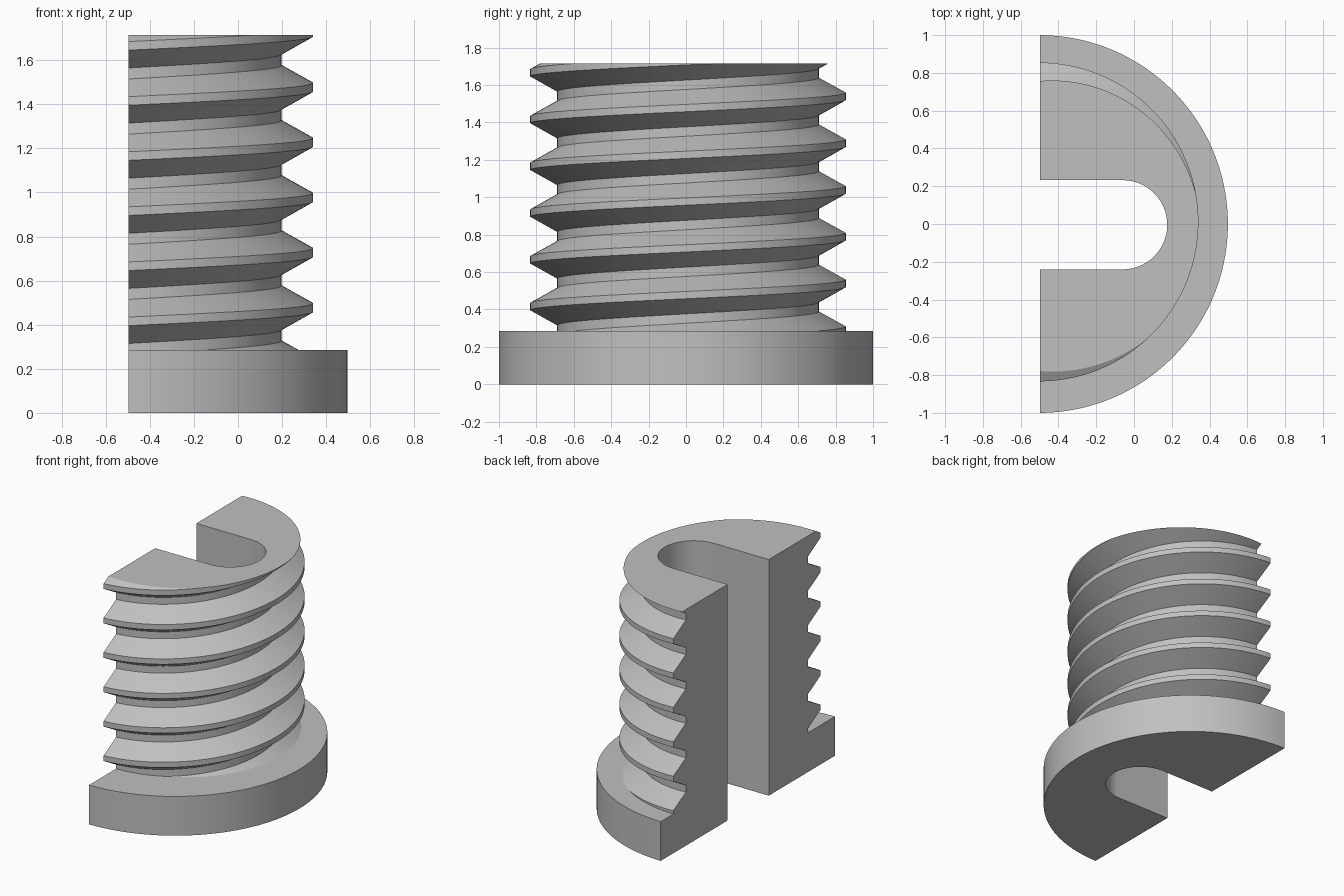
import bpy
import bmesh
import math

cube = bpy.data.objects.get("Cube")
if cube:
    bpy.data.objects.remove(cube, do_unlink=True)

AXIS_X, CUT_X = -0.503, -0.497
HEIGHT, FLANGE_H = 1.715, 0.285
PITCH = 0.25

grey = bpy.data.materials.new("plain_grey")
grey.use_nodes = True
colour = (0.53, 0.53, 0.53, 1)
grey.diffuse_color = colour
grey.node_tree.nodes["Principled BSDF"].inputs["Base Color"].default_value = colour


def finish(bm, name):
    bmesh.ops.recalc_face_normals(bm, faces=bm.faces)
    mesh = bpy.data.meshes.new(name)
    bm.to_mesh(mesh)
    bm.free()
    mesh.materials.append(grey)
    obj = bpy.data.objects.new(name, mesh)
    bpy.context.collection.objects.link(obj)
    return obj


def prism(name, outline, z0, z1):
    bm = bmesh.new()
    base = bm.faces.new([bm.verts.new((x, y, z0)) for x, y in outline])
    grown = bmesh.ops.extrude_face_region(bm, geom=[base])["geom"]
    top = [v for v in grown if isinstance(v, bmesh.types.BMVert)]
    bmesh.ops.translate(bm, verts=top, vec=(0, 0, z1 - z0))
    return finish(bm, name)


def arc(cx, cy, r, a0, a1, steps):
    angles = [math.radians(a0 + (a1 - a0) * i / steps) for i in range(steps + 1)]
    return [(cx + r * math.cos(a), cy + r * math.sin(a)) for a in angles]


def rect(x0, x1, y0, y1):
    return [(x0, y0), (x1, y0), (x1, y1), (x0, y1)]


def combine(obj, other, operation):
    mod = obj.modifiers.new(operation, "BOOLEAN")
    mod.operation = operation
    mod.solver = "EXACT"
    mod.object = other
    bpy.ops.object.select_all(action="DESELECT")
    bpy.context.view_layer.objects.active = obj
    obj.select_set(True)
    bpy.ops.object.modifier_apply(modifier=mod.name)
    bpy.data.objects.remove(other, do_unlink=True)


def threaded_core():
    # One root-flank-crest-flank profile per turn, repeated up the shank
    root, crest, start = 0.70, 0.844, 0.127
    turn = [(root, 0), (crest, 0.081), (crest, 0.12), (root, 0.2)]
    profile = [(r, start + n * PITCH + z) for n in range(7) for r, z in turn]
    profile.append((root, start + 7 * PITCH))
    bm = bmesh.new()
    cy = 0.011
    low = bm.verts.new((AXIS_X, cy, profile[0][1]))
    high = bm.verts.new((AXIS_X, cy, profile[-1][1]))
    rings = []
    for deg in range(-100, 101, 2):
        a = math.radians(deg)
        rise = PITCH * deg / 360
        rings.append([bm.verts.new((AXIS_X + r * math.cos(a), cy + r * math.sin(a), z + rise))
                      for r, z in profile])
    for p, q in zip(rings, rings[1:]):
        for i in range(len(profile) - 1):
            bm.faces.new((p[i], q[i], q[i + 1], p[i + 1]))
        bm.faces.new((low, q[0], p[0]))
        bm.faces.new((high, p[-1], q[-1]))
    for ring in (rings[0], rings[-1]):
        bm.faces.new([low] + ring + [high])
    return finish(bm, "threaded_half_plug")


# Threaded shank joined to the round flange
plug = threaded_core()
flange = prism("flange", arc(AXIS_X, 0, 1, 0, 360, 180)[:-1], 0, FLANGE_H)
combine(plug, flange, "UNION")

# Trim to half, level the top, and cut the round-ended slot
slot = [(-2, -0.24)] + arc(-0.06, -0.004, 0.236, -90, 90, 48) + [(-2, 0.232)]
for name, outline, z0 in (("half_cutter", rect(-3, CUT_X, -2, 2), -1),
                          ("top_cutter", rect(-2, 2, -2, 2), HEIGHT),
                          ("slot_cutter", slot, -1)):
    combine(plug, prism(name, outline, z0, 3), "DIFFERENCE")

bpy.ops.object.select_all(action="DESELECT")
plug.select_set(True)
bpy.context.view_layer.objects.active = plug
bpy.ops.object.shade_smooth_by_angle(angle=math.radians(20))
